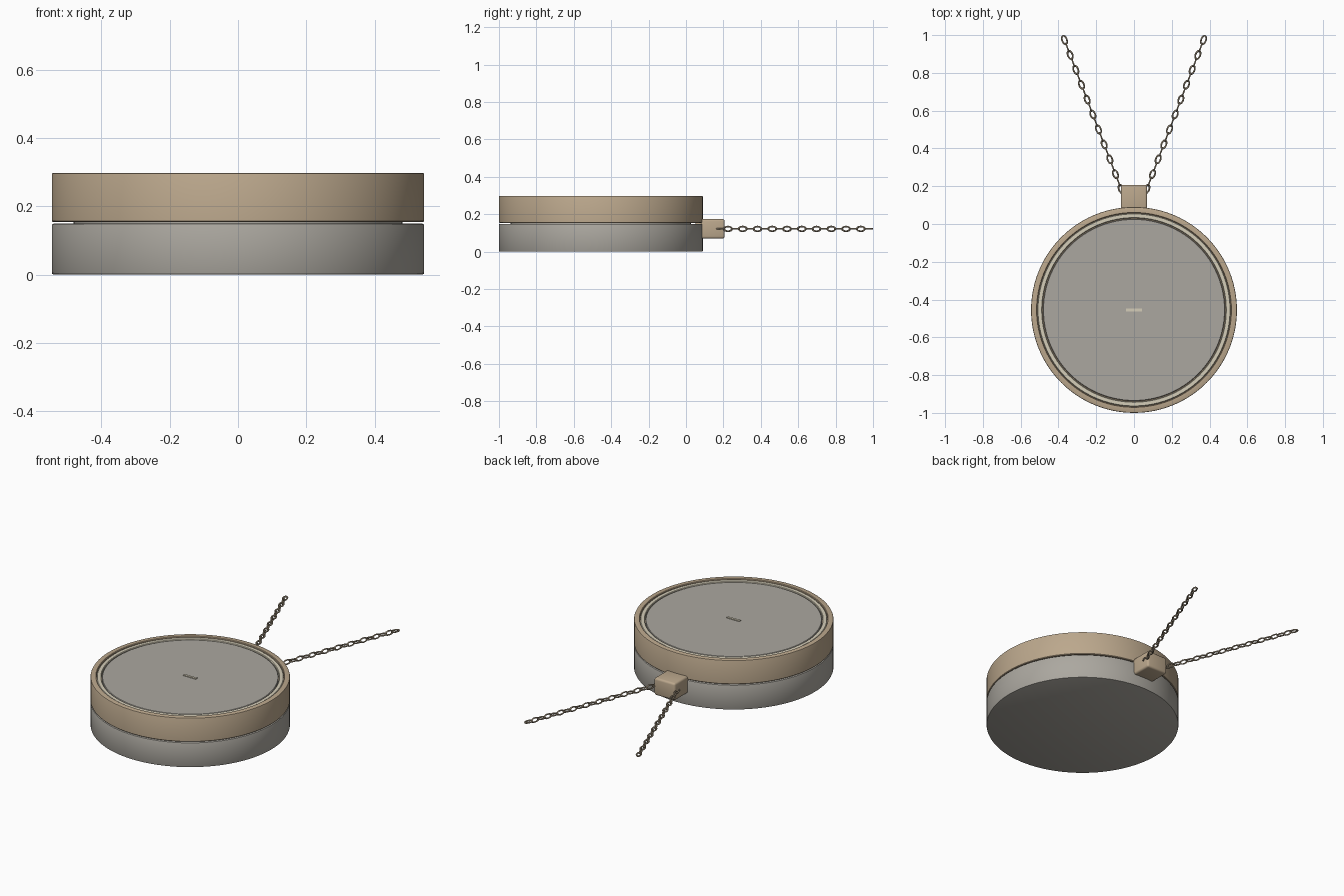
import bpy, bmesh, math
from mathutils import Matrix, Vector

if "Cube" in bpy.data.objects:
    bpy.data.objects.remove(bpy.data.objects["Cube"])

CY = -0.455          # centre of the round case
CHAIN_Z = 0.122


def material(name, rgb):
    m = bpy.data.materials.new(name)
    m.diffuse_color = (*rgb, 1)
    m.use_nodes = True
    m.node_tree.nodes["Principled BSDF"].inputs["Base Color"].default_value = m.diffuse_color
    return m


TAN = material("tan metal", (0.50, 0.39, 0.265))
GREY = material("warm grey metal", (0.41, 0.39, 0.35))
CREAM = material("cream inlay", (0.66, 0.61, 0.48))
CHAIN = material("dark tan chain", (0.38, 0.31, 0.22))


def finish(bm, name, mat, angle=35):
    bmesh.ops.recalc_face_normals(bm, faces=bm.faces)
    me = bpy.data.meshes.new(name)
    bm.to_mesh(me)
    bm.free()
    ob = bpy.data.objects.new(name, me)
    bpy.context.collection.objects.link(ob)
    me.materials.append(mat)
    bpy.ops.object.select_all(action='DESELECT')
    ob.select_set(True)
    bpy.context.view_layer.objects.active = ob
    bpy.ops.object.shade_smooth_by_angle(angle=math.radians(angle))
    return ob


def lathe(name, profile, mat, closed=False, n=96):
    """Spin (radius, height) points; open profiles get flat caps at both ends."""
    bm = bmesh.new()
    rings = []
    for r, z in profile:
        rings.append([bm.verts.new((r * math.cos(2 * math.pi * i / n),
                                    CY + r * math.sin(2 * math.pi * i / n), z))
                      for i in range(n)])
    pairs = list(zip(rings, rings[1:]))
    if closed:
        pairs.append((rings[-1], rings[0]))
    else:
        bm.faces.new(rings[0])
        bm.faces.new(rings[-1])
    for a, b in pairs:
        for i in range(n):
            j = (i + 1) % n
            bm.faces.new((a[i], a[j], b[j], b[i]))
    return finish(bm, name, mat)


def box(name, lo, hi, mat, bevel=0.0):
    lo, hi = Vector(lo), Vector(hi)
    bm = bmesh.new()
    bmesh.ops.create_cube(bm, size=1, matrix=Matrix.Translation((lo + hi) / 2)
                          @ Matrix.Diagonal((*(hi - lo), 1)))
    if bevel:
        bmesh.ops.bevel(bm, geom=bm.edges[:], offset=bevel, segments=3,
                        profile=0.5, affect='EDGES')
    return finish(bm, name, mat)


# Round case: lower shell, recessed seam, upper rim, inlay and lid
b = 0.005
lathe("lower_shell", [(0.545 - b, 0), (0.5435, 0.0015), (0.545, b),
                      (0.545, 0.149 - b), (0.5435, 0.1475), (0.545 - b, 0.149)], GREY)
lathe("seam_core", [(0.482, 0.14), (0.482, 0.165)], GREY)
lathe("upper_rim", [(0.47, 0.154), (0.542, 0.154), (0.545, 0.157),
                    (0.545, 0.298 - b), (0.5435, 0.2965), (0.545 - b, 0.298),
                    (0.516, 0.298), (0.513, 0.295), (0.513, 0.27), (0.47, 0.27)],
      TAN, closed=True)
lathe("inlay_ring", [(0.486, 0.268), (0.511, 0.268), (0.511, 0.290),
                     (0.508, 0.293), (0.489, 0.293), (0.486, 0.290)], CREAM, closed=True)
lathe("lid_disc", [(0.482, 0.26), (0.482, 0.288), (0.479, 0.291)], GREY)

# Small centre mark on the lid
box("centre_bar", (-0.042, CY - 0.007, 0.289), (0.042, CY + 0.007, 0.296), CREAM)

# Chain mount at the back
box("chain_mount", (-0.07, 0.05, 0.07), (0.07, 0.207, 0.174), TAN, 0.012)


def add_link(bm, mat, length=0.056, width=0.034, wire=0.0045, n=16, m=6):
    """Oval wire loop, long axis on local x."""
    rings = []
    for i in range(n):
        a = 2 * math.pi * i / n
        c = Vector(((length / 2 - wire) * math.cos(a), (width / 2 - wire) * math.sin(a), 0))
        out = Vector((math.cos(a) / length, math.sin(a) / width, 0)).normalized()
        rings.append([bm.verts.new(mat @ (c + wire * (out * math.cos(t) + Vector((0, 0, math.sin(t))))))
                      for t in (2 * math.pi * k / m for k in range(m))])
    for i in range(n):
        p, q = rings[i], rings[(i + 1) % n]
        for k in range(m):
            l = (k + 1) % m
            bm.faces.new((p[k], q[k], q[l], p[l]))


# Two spreading chains of alternating links
LINKS = 21
for side, label in ((-1, "left"), (1, "right")):
    start = Vector((side * 0.068, 0.185, CHAIN_Z))
    end = Vector((side * 0.368, 0.974, CHAIN_Z))
    heading = math.atan2(end.y - start.y, end.x - start.x)
    bm = bmesh.new()
    for i in range(LINKS):
        pos = start.lerp(end, i / (LINKS - 1))
        roll = math.pi / 2 * (i % 2)
        add_link(bm, Matrix.Translation(pos) @ Matrix.Rotation(heading, 4, 'Z')
                 @ Matrix.Rotation(roll, 4, 'X'))
    finish(bm, label + "_chain", CHAIN, 80)
